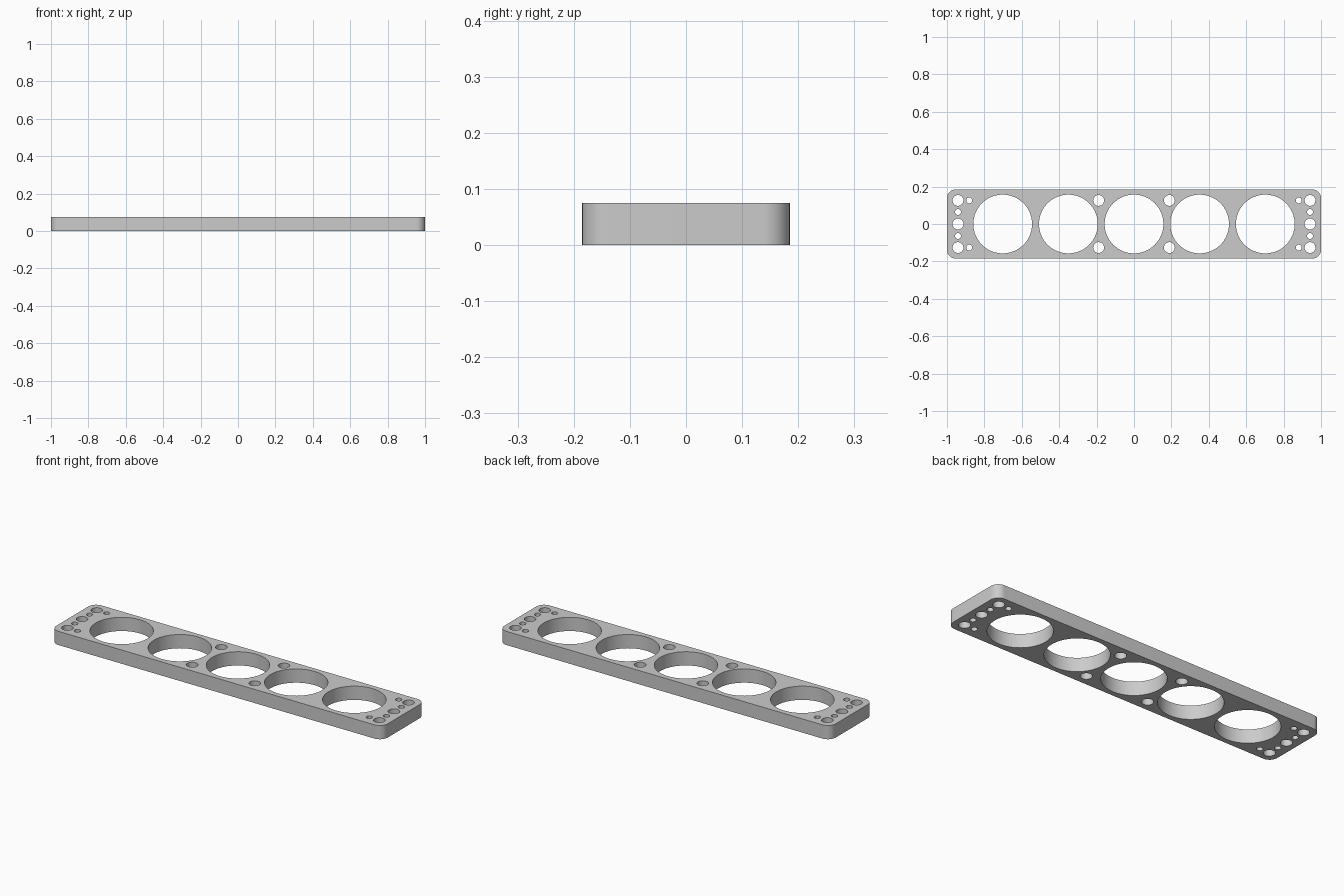
import bpy, bmesh
from math import cos, sin, pi, radians
from mathutils import Vector

cube = bpy.data.objects.get("Cube")
if cube:
    bpy.data.objects.remove(cube, do_unlink=True)

HALF_X, HALF_Y, HEIGHT, CORNER = 1.0, 0.185, 0.075, 0.047

grey = bpy.data.materials.new("plain grey")
grey.use_nodes = True
colour = (0.6, 0.6, 0.6, 1)
grey.diffuse_color = colour
grey.node_tree.nodes["Principled BSDF"].inputs["Base Color"].default_value = colour


def arc(x, y, r, start, sweep, steps):
    """Points along a circular arc."""
    return [Vector((x + r * cos(start + sweep * i / steps),
                    y + r * sin(start + sweep * i / steps), 0)) for i in range(steps + 1)]


def add_loop(bm, points):
    """Closed outline of edges."""
    verts = [bm.verts.new(p) for p in points]
    for a, b in zip(verts, verts[1:] + verts[:1]):
        bm.edges.new((a, b))


def add_hole(bm, x, y, r, sides):
    add_loop(bm, arc(x, y, r, 0, 2 * pi, sides)[:-1])


bm = bmesh.new()

# Rounded rectangular outline
outline = []
for i, (sx, sy) in enumerate([(1, 1), (-1, 1), (-1, -1), (1, -1)]):
    outline += arc(sx * (HALF_X - CORNER), sy * (HALF_Y - CORNER), CORNER, i * pi / 2, pi / 2, 12)
add_loop(bm, outline)

# Row of five large openings
for i in range(-2, 3):
    add_hole(bm, i * 0.351, 0, 0.157, 72)

# Mirrored bolt holes and pin holes
for side in (-1, 1):
    add_hole(bm, side * 0.941, 0, 0.029, 32)
    for y in (-1, 1):
        add_hole(bm, side * 0.189, y * 0.126, 0.029, 32)
        add_hole(bm, side * 0.941, y * 0.126, 0.029, 32)
        add_hole(bm, side * 0.941, y * 0.064, 0.016, 24)
        add_hole(bm, side * 0.881, y * 0.126, 0.016, 24)

# Fill around the holes and extrude to full thickness
bmesh.ops.triangle_fill(bm, use_beauty=True, use_dissolve=False, edges=bm.edges[:])
extruded = bmesh.ops.extrude_face_region(bm, geom=bm.faces[:], use_keep_orig=True)
top_verts = [g for g in extruded["geom"] if isinstance(g, bmesh.types.BMVert)]
bmesh.ops.translate(bm, verts=top_verts, vec=(0, 0, HEIGHT))
bmesh.ops.recalc_face_normals(bm, faces=bm.faces[:])

mesh = bpy.data.meshes.new("perforated_plate")
bm.to_mesh(mesh)
bm.free()
mesh.materials.append(grey)
plate = bpy.data.objects.new("perforated_plate", mesh)
bpy.context.collection.objects.link(plate)

# Smooth curved walls, sharp rims
bpy.ops.object.select_all(action="DESELECT")
plate.select_set(True)
bpy.context.view_layer.objects.active = plate
bpy.ops.object.shade_smooth_by_angle(angle=radians(30))
